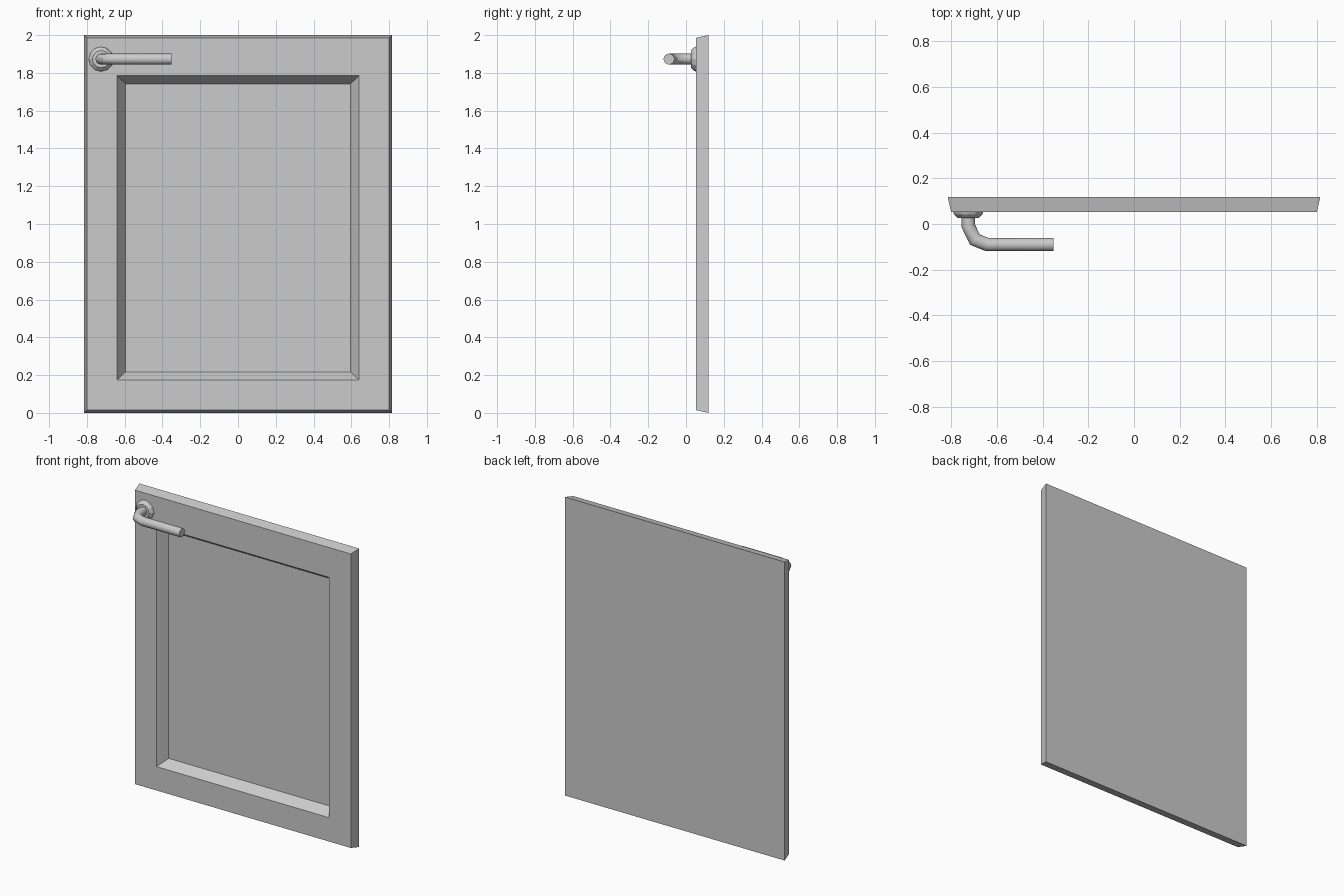
import bpy, bmesh, math
from mathutils import Vector

cube = bpy.data.objects.get("Cube")
if cube:
    bpy.data.objects.remove(cube, do_unlink=True)


def material(name, value):
    mat = bpy.data.materials.new(name)
    mat.use_nodes = True
    color = (value, value, value, 1)
    mat.diffuse_color = color
    mat.node_tree.nodes["Principled BSDF"].inputs["Base Color"].default_value = color
    return mat


grey = material("light grey", 0.6)


def loft(name, rings, mat, smooth=False):
    """Join successive rings of points with quads and cap both ends."""
    bm = bmesh.new()
    loops = [[bm.verts.new(p) for p in ring] for ring in rings]
    for a, b in zip(loops, loops[1:]):
        for i in range(len(a)):
            j = (i + 1) % len(a)
            bm.faces.new((a[i], a[j], b[j], b[i]))
    bm.faces.new(loops[0])
    bm.faces.new(loops[-1])
    bmesh.ops.recalc_face_normals(bm, faces=bm.faces)
    mesh = bpy.data.meshes.new(name)
    bm.to_mesh(mesh)
    bm.free()
    mesh.materials.append(mat)
    obj = bpy.data.objects.new(name, mesh)
    bpy.context.collection.objects.link(obj)
    if smooth:
        bpy.ops.object.select_all(action='DESELECT')
        obj.select_set(True)
        bpy.context.view_layer.objects.active = obj
        bpy.ops.object.shade_smooth_by_angle(angle=math.radians(35))
    return obj


def rectangle(half_width, bottom, top, y):
    return [(-half_width, y, bottom), (half_width, y, bottom),
            (half_width, y, top), (-half_width, y, top)]


def circle(center, side, radius, count):
    """Ring spanned by a horizontal side vector and the vertical."""
    angles = [math.tau * i / count for i in range(count)]
    return [center + side * radius * math.cos(t)
            + Vector((0, 0, radius * math.sin(t))) for t in angles]


# Door slab: tapered outer edge, front frame and sloped recess
loft("door_panel", [
    rectangle(0.815, 0, 2, 0.119),
    rectangle(0.80, 0.015, 1.985, 0.052),
    rectangle(0.64, 0.175, 1.785, 0.052),
    rectangle(0.596, 0.217, 1.742, 0.117),
], grey)

# Round tapered plate behind the handle
HX, HZ = -0.725, 1.873
loft("handle_rosette", [circle(Vector((HX, y, HZ)), Vector((1, 0, 0)), r, 12)
                        for y, r in ((0.053, 0.066), (0.042, 0.062), (0.027, 0.046))], grey)

# Bent lever: mitred tube along a horizontal path
path = [Vector((x, y, HZ)) for x, y in
        ((HX, 0.04), (HX, -0.008), (-0.696, -0.068), (-0.642, -0.09), (-0.352, -0.09))]
rings = []
for i, point in enumerate(path):
    before = (point - path[i - 1]).normalized() if i else None
    after = (path[i + 1] - point).normalized() if i + 1 < len(path) else before
    before = before or after
    along = (before + after).normalized()
    side = Vector((-along.y, along.x, 0)) / along.dot(after)
    rings.append(circle(point, side, 0.029, 16))
loft("handle_lever", rings, grey, smooth=True)
